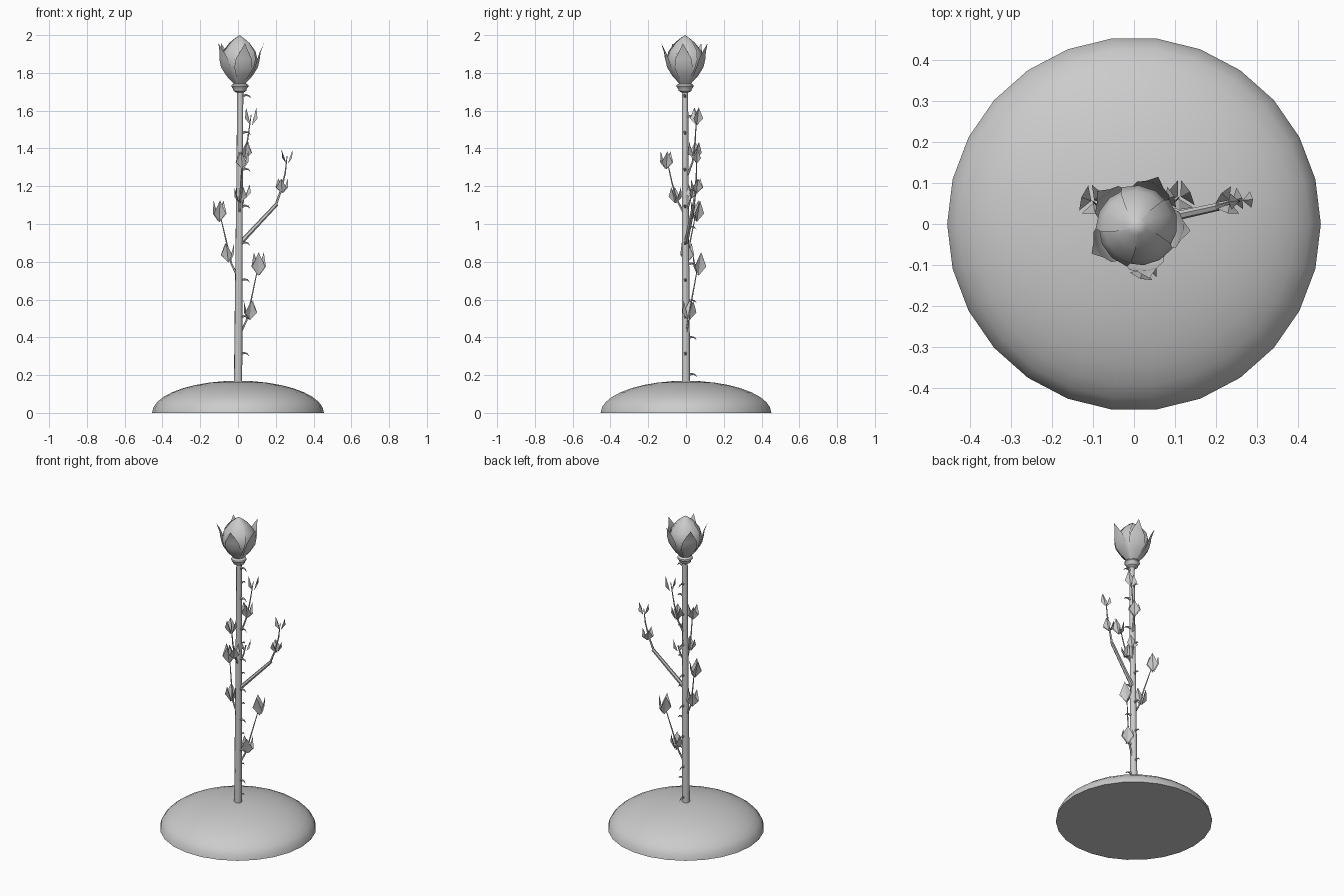
import bpy, bmesh, math
from mathutils import Vector, Matrix

if "Cube" in bpy.data.objects:
    bpy.data.objects.remove(bpy.data.objects["Cube"])

grey = bpy.data.materials.new("plain grey")
grey.use_nodes = True
grey.diffuse_color = (0.6, 0.6, 0.6, 1)
grey.node_tree.nodes["Principled BSDF"].inputs["Base Color"].default_value = (0.6, 0.6, 0.6, 1)


def finish(name, bm, smooth=40):
    """Turn a bmesh into a named object."""
    bmesh.ops.remove_doubles(bm, verts=bm.verts, dist=1e-5)
    mesh = bpy.data.meshes.new(name)
    bm.to_mesh(mesh)
    bm.free()
    mesh.materials.append(grey)
    obj = bpy.data.objects.new(name, mesh)
    bpy.context.collection.objects.link(obj)
    if smooth:
        bpy.ops.object.select_all(action="DESELECT")
        obj.select_set(True)
        bpy.context.view_layer.objects.active = obj
        bpy.ops.object.shade_smooth_by_angle(angle=math.radians(smooth))
    return obj


def skin(bm, rows, closed=True):
    """Bridge rows of points with quads."""
    rings = [[bm.verts.new(p) for p in row] for row in rows]
    n = len(rings[0])
    for a, b in zip(rings, rings[1:]):
        for i in range(n if closed else n - 1):
            j = (i + 1) % n
            bm.faces.new((a[i], a[j], b[j], b[i]))
    return rings


def lathe(bm, profile, sides, centre=(0, 0)):
    rows = []
    for r, z in profile:
        rows.append([(centre[0] + r * math.cos(math.tau * i / sides),
                      centre[1] + r * math.sin(math.tau * i / sides), z) for i in range(sides)])
    return skin(bm, rows)


def tube(bm, points, radii, sides=6):
    pts = [Vector(p) for p in points]
    rows = []
    for i, (p, r) in enumerate(zip(pts, radii)):
        d = (pts[min(i + 1, len(pts) - 1)] - pts[max(i - 1, 0)]).normalized()
        side = d.cross(Vector((0.3, 1, 0.1))).normalized()
        up = side.cross(d)
        rows.append([p + r * (side * math.cos(math.tau * k / sides) + up * math.sin(math.tau * k / sides))
                     for k in range(sides)])
    rings = skin(bm, rows)
    bm.faces.new(rings[0])
    bm.faces.new(rings[-1])
    bmesh.ops.recalc_face_normals(bm, faces=bm.faces)


def polar(r, angle, z, centre=(0.008, -0.005)):
    return (centre[0] + r * math.cos(angle), centre[1] + r * math.sin(angle), z)


# Domed base with a flat underside
bm = bmesh.new()
steps = 9
dome = [(0.455 * math.cos(math.pi / 2 * i / steps) + 1e-7, 0.17 * math.sin(math.pi / 2 * i / steps))
        for i in range(steps + 1)]
rings = lathe(bm, dome, 26)
bm.faces.new(list(reversed(rings[0])))
finish("base", bm)

# Slightly leaning stem
STEM_LOW, STEM_HIGH = Vector((0, 0, 0.12)), Vector((0.012, -0.005, 1.72))


def stem_at(z):
    return STEM_LOW.lerp(STEM_HIGH, (z - STEM_LOW.z) / (STEM_HIGH.z - STEM_LOW.z))


bm = bmesh.new()
tube(bm, [stem_at(z) for z in (0.12, 0.6, 1.2, 1.72)], (0.023, 0.021, 0.018, 0.017), 8)
finish("stem", bm, 50)

# Flared collar below the bud
bm = bmesh.new()
lathe(bm, [(0.018, 1.695), (0.034, 1.705), (0.036, 1.715), (0.046, 1.728),
           (0.044, 1.736), (0.031, 1.745), (0.034, 1.76)], 12, (0.01, -0.005))
finish("collar", bm, 35)

# Closed bud core
BUD = [(0.031, 1.745), (0.06, 1.78), (0.088, 1.825), (0.096, 1.87),
       (0.084, 1.915), (0.051, 1.96), (0.022, 1.985), (1e-7, 2.0)]
bm = bmesh.new()
lathe(bm, [(r * 0.96, z - 0.002) for r, z in BUD], 15, (0.008, -0.005))
finish("bud_core", bm, 50)

# Petals wrapped around the core, each overlapping the next
bm = bmesh.new()
for k in range(5):
    rows = []
    for r, z in BUD:
        rows.append([polar(max(r * (0.95 + 0.11 * t), 1e-7), math.tau * k / 5 + 1.7 * t + 2 * (z - 1.745), z)
                     for t in (0, 0.25, 0.5, 0.75, 1)])
    skin(bm, rows, closed=False)
finish("bud_petals", bm, 50)

# Sepals hugging the bud with tips turned outward
bm = bmesh.new()
SEPAL = [(0.033, 1.745, 0.016), (0.07, 1.785, 0.035), (0.098, 1.83, 0.05),
         (0.108, 1.875, 0.044), (0.112, 1.91, 0.024), (0.13, 1.957, 0)]
for k in range(5):
    heading = math.radians(355 + 72 * k)
    rows = []
    for r, z, half in SEPAL:
        rows.append([polar(r, heading + s * half / r, z) for s in (-1, 0, 1)])
    skin(bm, rows, closed=False)
finish("sepals", bm, 30)

# Hooked thorns in rows up the stem
bm = bmesh.new()


def thorn(z, heading):
    out = Vector((math.cos(heading), math.sin(heading), 0))
    root = stem_at(z)
    path = [root + out * d + Vector((0, 0, h))
            for d, h in ((0.01, 0), (0.03, 0.007), (0.046, 0.004), (0.058, -0.009))]
    tube(bm, path, (0.009, 0.006, 0.004, 0.0005), 5)


for k in range(8):
    thorn(0.31 + 0.195 * k, -0.1)
    thorn(0.2 + 0.195 * k, 1.5)
finish("thorns", bm, 50)

# Side branch and thin twigs
bm = bmesh.new()
tube(bm, [(0.012, 0, 0.9), (0.05, 0.008, 0.94), (0.205, 0.042, 1.105)], (0.013, 0.012, 0.01), 6)
tube(bm, [(0.2, 0.04, 1.1), (0.228, 0.05, 1.18), (0.25, 0.055, 1.27), (0.26, 0.057, 1.36)],
     (0.007, 0.005, 0.004, 0.002), 5)
TWIGS = [
    [stem_at(0.4), (0.045, 0.012, 0.49), (0.07, 0.03, 0.6), (0.11, 0.065, 0.79)],
    [stem_at(0.71), (-0.035, 0.005, 0.79), (-0.06, 0.02, 0.9), (-0.1, 0.055, 1.07)],
    [stem_at(1.04), (0.01, -0.05, 1.13), (0.015, -0.075, 1.22), (0.025, -0.105, 1.36)],
    [stem_at(1.23), (0.03, 0.035, 1.33), (0.05, 0.048, 1.44), (0.07, 0.056, 1.58)],
    [stem_at(1.06), (0.025, 0.018, 1.11), (0.035, 0.03, 1.17)],
]
for path in TWIGS:
    tube(bm, path, (0.007, 0.005, 0.004, 0.002), 5)
finish("branch_and_twigs", bm, 50)

# Clusters of creased diamond leaves: place, width, height, turn, count
CLUSTERS = [
    ((0.07, 0.056, 1.567), 0.055, 0.10, 0.4, 2),
    ((0.035, 0.045, 1.385), 0.062, 0.10, 0.9, 3),
    ((0.025, -0.105, 1.335), 0.058, 0.10, 0.2, 3),
    ((0.01, -0.055, 1.15), 0.058, 0.09, 1.2, 3),
    ((0.035, 0.028, 1.17), 0.05, 0.08, 0.5, 2),
    ((0.235, 0.055, 1.2), 0.055, 0.08, 0.3, 3),
    ((0.26, 0.057, 1.355), 0.04, 0.08, 0.1, 2),
    ((-0.1, 0.055, 1.065), 0.065, 0.12, 0.7, 3),
    ((-0.05, 0.005, 0.845), 0.065, 0.11, 0.1, 3),
    ((0.11, 0.065, 0.785), 0.07, 0.13, 0.5, 3),
    ((0.06, 0.015, 0.54), 0.068, 0.11, 0.9, 3),
]
bm = bmesh.new()
for place, width, height, turn, count in CLUSTERS:
    for k in range(count):
        spin = Matrix.Rotation(turn + math.tau * k / count, 3, "Z")
        outline = [(0.004, 0, -0.45), (0.024, 0.5, -0.08), (0.03, 0, 0.5), (0.024, -0.5, -0.08), (0.014, 0, -0.05)]
        pts = [bm.verts.new(Vector(place) + spin @ Vector((d, y * width, z * height))) for d, y, z in outline]
        rib = pts.pop()
        for i in range(4):
            bm.faces.new((pts[i], pts[(i + 1) % 4], rib))
finish("leaves", bm, 0)
